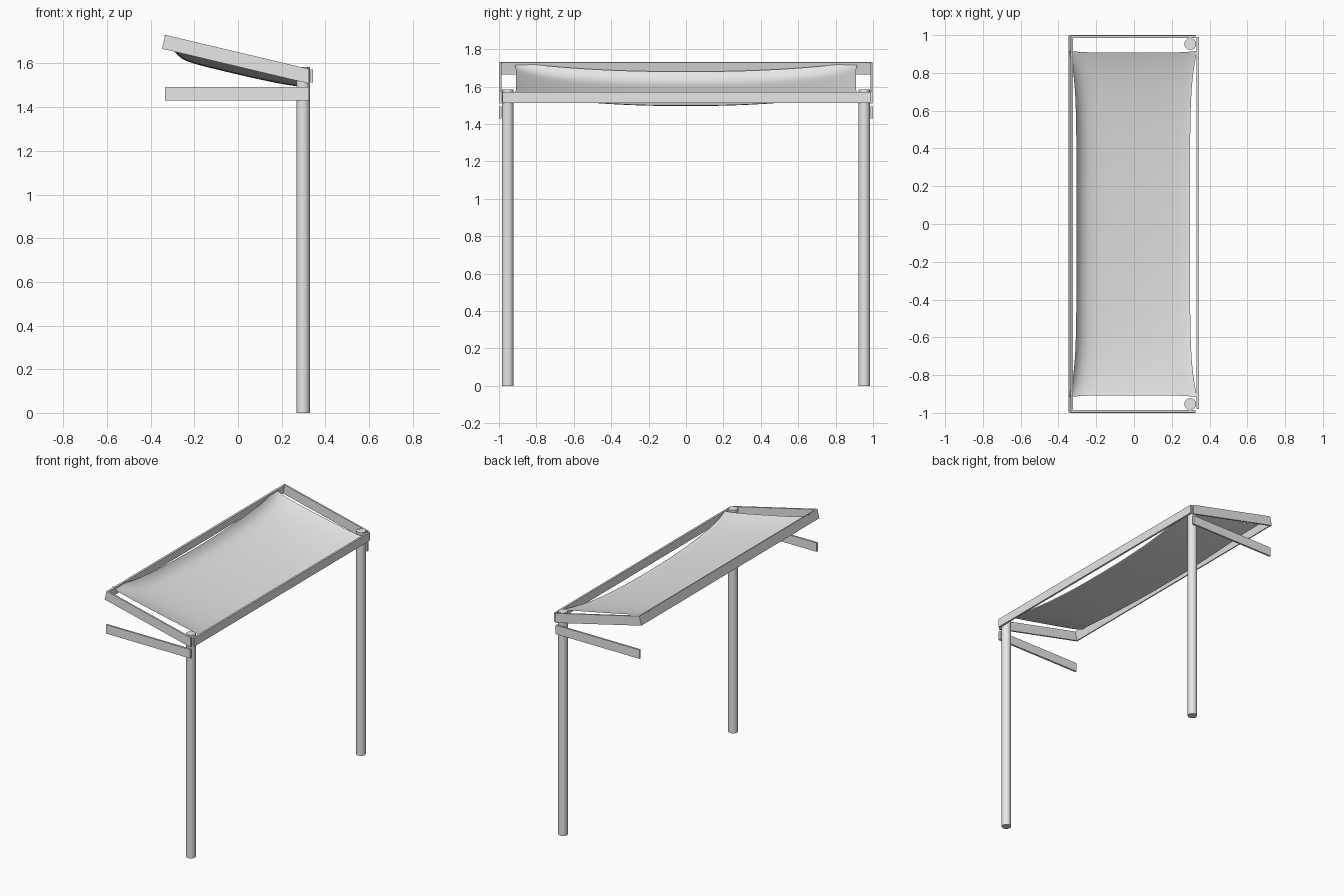
import bpy, bmesh, math

if "Cube" in bpy.data.objects:
    bpy.data.objects.remove(bpy.data.objects["Cube"])

mat = bpy.data.materials.new("pale grey")
mat.diffuse_color = (0.8, 0.8, 0.8, 1)
mat.use_nodes = True
mat.node_tree.nodes["Principled BSDF"].inputs["Base Color"].default_value = mat.diffuse_color


def finish(name, bm):
    bmesh.ops.recalc_face_normals(bm, faces=bm.faces)
    me = bpy.data.meshes.new(name)
    bm.to_mesh(me)
    bm.free()
    me.materials.append(mat)
    ob = bpy.data.objects.new(name, me)
    bpy.context.collection.objects.link(ob)
    return ob


def beam(name, profile, y0, y1):
    """Extrude an x/z profile along y."""
    bm = bmesh.new()
    f = bm.faces.new([bm.verts.new((x, y0, z)) for x, z in profile])
    r = bmesh.ops.extrude_face_region(bm, geom=[f])
    for v in r["geom"]:
        if isinstance(v, bmesh.types.BMVert):
            v.co.y = y1
    return finish(name, bm)


def rect(x0, x1, z0, z1):
    return [(x0, z0), (x1, z0), (x1, z1), (x0, z1)]


# Posts and the two rails at each end
for s, side in ((-1, "front"), (1, "back")):
    bpy.ops.mesh.primitive_cylinder_add(vertices=32, radius=0.031, depth=1.583,
                                        location=(0.298, s * 0.953, 0.7915))
    post = bpy.context.object
    post.name = side + "_post"
    post.data.materials.append(mat)
    bpy.ops.object.shade_smooth_by_angle(angle=math.radians(40))
    beam(side + "_sloping_rail",
         [(-0.348, 1.668), (0.325, 1.508), (0.325, 1.575), (-0.333, 1.731)],
         s * 0.986, s * 0.998)
    beam(side + "_level_rail", rect(-0.335, 0.325, 1.43, 1.493), s * 0.987, s * 1.0)

# Long rails
beam("high_rail", [(-0.348, 1.668), (-0.337, 1.665), (-0.322, 1.728), (-0.333, 1.731)],
     -0.998, 0.998)
beam("low_rail", rect(0.331, 0.344, 1.512, 1.572), -0.98, 0.99)

# Sagging cloth stretched between the four corners
NU, NV = 36, 72
bm = bmesh.new()
grid = []
for i in range(NU + 1):
    u = 0.5 - 0.5 * math.cos(math.pi * i / NU)
    row = []
    for j in range(NV + 1):
        v = math.sin(math.pi * (j / NV - 0.5))
        a = abs(v)
        pinch = 0.038 * (1 - a ** 6)
        xa, xb = -0.343 + pinch, 0.335 - pinch
        x = xa + (xb - xa) * u
        y = v * (0.917 - 0.009 * (1 - abs(2 * u - 1) ** 6))
        edge_sag = (0.05 + 0.02 * u) * (1 - a ** 2.3)
        belly = 0.056 * (1 - math.exp(-20 * u)) * math.sqrt(max(0, 1 - u))
        belly *= 0.45 + 0.55 * (1 - a ** 8)
        z = 1.73 - 0.16 * u - edge_sag - belly
        row.append(bm.verts.new((x, y, z)))
    grid.append(row)
for i in range(NU):
    for j in range(NV):
        f = bm.faces.new((grid[i][j], grid[i + 1][j], grid[i + 1][j + 1], grid[i][j + 1]))
        f.smooth = True
finish("canopy_cloth", bm)
